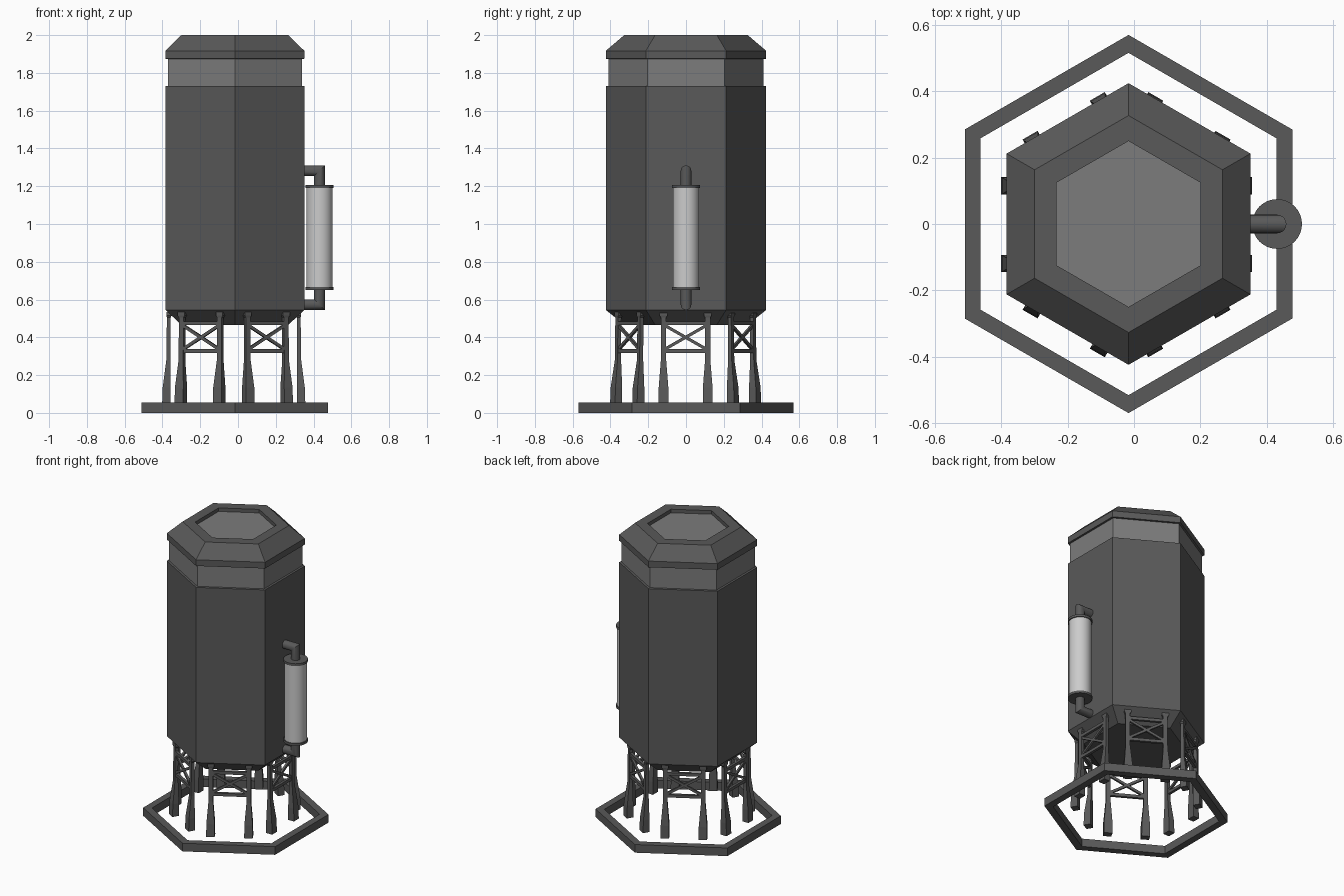
import bpy, bmesh, math
from mathutils import Matrix, Vector

if "Cube" in bpy.data.objects:
    bpy.data.objects.remove(bpy.data.objects["Cube"])

CX = -0.0165  # x of the hexagonal tower axis


def material(name, v):
    m = bpy.data.materials.new(name)
    m.diffuse_color = (v, v, v, 1)
    m.use_nodes = True
    m.node_tree.nodes["Principled BSDF"].inputs["Base Color"].default_value = m.diffuse_color
    return m


DARK, MID, LIGHT = material("dark_grey", 0.1), material("mid_grey", 0.2), material("light_grey", 0.75)


def make(name, bm, smooth=False, mat=DARK):
    bmesh.ops.recalc_face_normals(bm, faces=bm.faces[:])
    me = bpy.data.meshes.new(name)
    bm.to_mesh(me)
    bm.free()
    ob = bpy.data.objects.new(name, me)
    bpy.context.collection.objects.link(ob)
    me.materials.append(mat)
    if smooth:
        bpy.ops.object.select_all(action='DESELECT')
        ob.select_set(True)
        bpy.context.view_layer.objects.active = ob
        bpy.ops.object.shade_smooth_by_angle(angle=math.radians(35))
    return ob


def loft(bm, rings, loop=False):
    """Skin a list of point rings, capped or closed on itself."""
    vs = [[bm.verts.new(p) for p in r] for r in rings]
    n = len(vs[0])
    for a, b in list(zip(vs, vs[1:])) + ([(vs[-1], vs[0])] if loop else []):
        for i in range(n):
            j = (i + 1) % n
            bm.faces.new((a[i], a[j], b[j], b[i]))
    if not loop:
        bm.faces.new(vs[0][::-1])
        bm.faces.new(vs[-1])


def lathe(name, profile, n=6, x=CX, loop=False, smooth=False, mat=DARK):
    """Revolve (radius, z) points in n flat sides, first corner on +y."""
    bm = bmesh.new()
    ang = [math.pi / 2 + 2 * math.pi * i / n for i in range(n)]
    loft(bm, [[(x + r * math.cos(a), r * math.sin(a), z) for a in ang]
              for r, z in profile], loop=loop)
    return make(name, bm, smooth, mat)


def bar(bm, p, q, w, d):
    """Square bar between two points in the local yz plane (d deep in x)."""
    p, q = Vector(p), Vector(q)
    side = (q - p).normalized().cross(Vector((1, 0, 0))) * (w / 2)
    dx = Vector((d / 2, 0, 0))
    loft(bm, [[c + side + dx, c + side - dx, c - side - dx, c - side + dx]
              for c in (p, q)])


# Hexagonal tower
lathe("base_ring", [(0.57, 0), (0.57, 0.055), (0.516, 0.055), (0.516, 0)], loop=True)
lathe("tower_body", [(0.325, 0.465), (0.4245, 0.545), (0.4245, 1.73), (0.40, 1.733)])
lathe("neck_band", [(0.410, 1.72), (0.410, 1.89)], mat=MID)
lathe("roof_cap", [(0.40, 1.873), (0.4245, 1.875), (0.4245, 1.917), (0.327, 2.0),
                   (0.25, 2.0), (0.25, 1.975)])
lathe("roof_panel", [(0.252, 1.96), (0.252, 1.976)], mat=MID)

# Six trestles, each a pair of flared legs with cross bracing
LEG = [(0.05, 0.052, 0.335, 0.379), (0.135, 0.051, 0.335, 0.376),
       (0.28, 0.028, 0.335, 0.357), (0.505, 0.028, 0.334, 0.354),
       (0.515, 0.042, 0.330, 0.356), (0.535, 0.042, 0.330, 0.356)]
for k in range(6):
    bm = bmesh.new()
    for s in (-1, 1):
        loft(bm, [[(i, s * 0.117 - w / 2, z), (o, s * 0.117 - w / 2, z),
                   (o, s * 0.117 + w / 2, z), (i, s * 0.117 + w / 2, z)]
                  for z, w, i, o in LEG])
        bar(bm, (0.345, -0.105, 0.40 - s * 0.06),
            (0.345, 0.105, 0.40 + s * 0.06), 0.016, 0.014)
    for z in (0.327, 0.475):
        bar(bm, (0.345, -0.115, z), (0.345, 0.115, z), 0.02, 0.018)
    bm.transform(Matrix.Translation((-0.0225, -0.002, 0))
                 @ Matrix.Rotation(k * math.pi / 3, 4, 'Z'))
    make(f"trestle_{k + 1}", bm)

# Side cylinder with end flanges
TX = 0.4315
lathe("side_cylinder", [(0.069, 0.66), (0.069, 1.195)], 32, TX, smooth=True, mat=LIGHT)
for nm, z in (("lower_flange", 0.65), ("upper_flange", 1.19)):
    lathe(nm, [(0.075, z), (0.075, z + 0.016)], 32, TX, smooth=True)

# Mitred elbow pipes into the tower wall
R = 0.028
circle = [(R * math.cos(math.pi * i / 10), R * math.sin(math.pi * i / 10)) for i in range(20)]
for nm, z0, zm, s in (("lower_pipe", 0.655, 0.573, -1), ("upper_pipe", 1.2, 1.282, 1)):
    bm = bmesh.new()
    loft(bm, [[(TX + c, y, z0) for c, y in circle],
              [(TX + c, y, zm + s * c) for c, y in circle],
              [(0.335, y, zm + s * c) for c, y in circle]])
    make(nm, bm, True)
